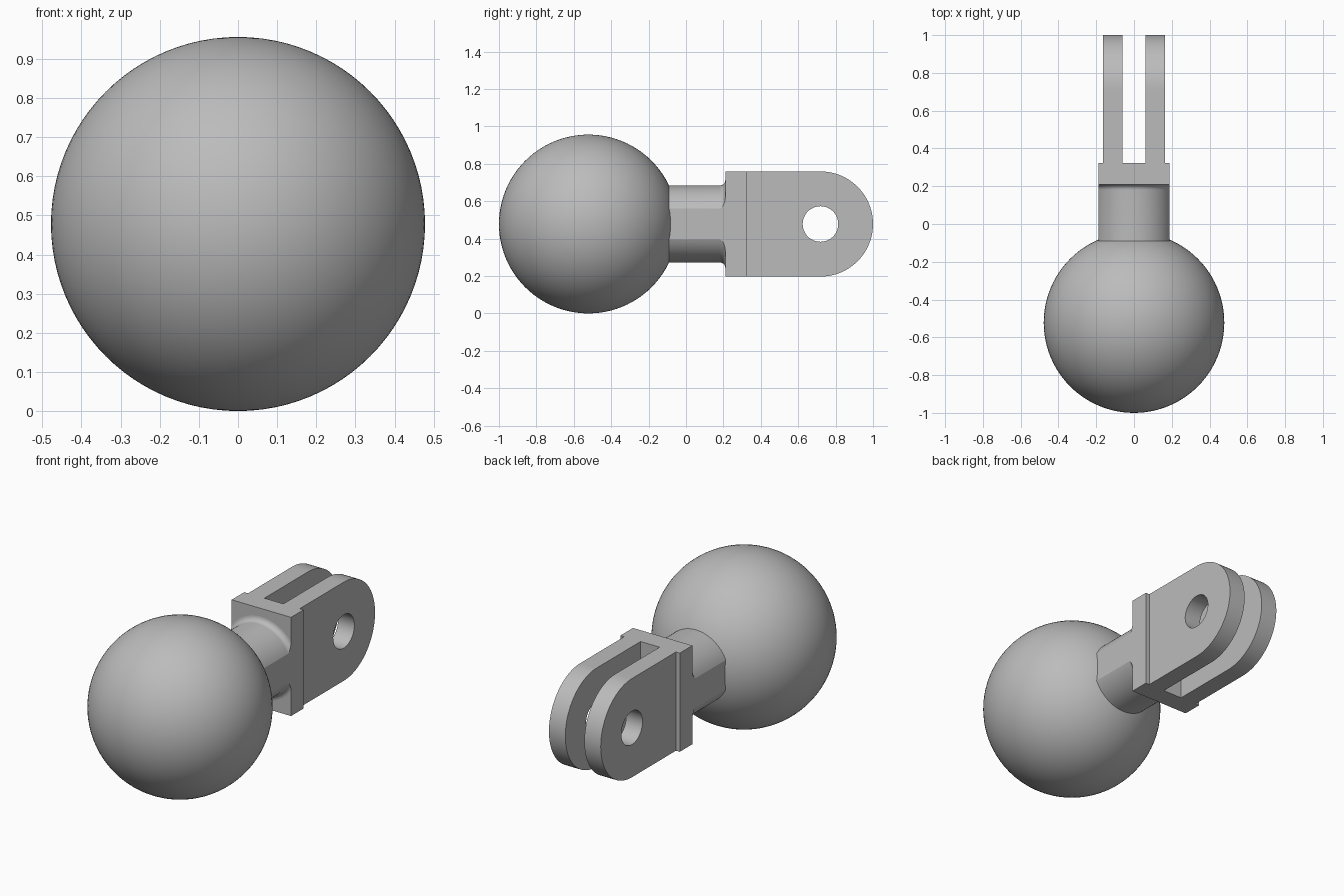
import bpy, bmesh, math

if "Cube" in bpy.data.objects:
    bpy.data.objects.remove(bpy.data.objects["Cube"])

ZC = 0.478        # height of the central axis
HALF_W = 0.187    # half width of neck and base

grey = bpy.data.materials.new("plain grey")
grey.diffuse_color = (0.5, 0.5, 0.5, 1)
grey.use_nodes = True
grey.node_tree.nodes["Principled BSDF"].inputs["Base Color"].default_value = grey.diffuse_color


def finish(name, bm, smooth=True):
    bmesh.ops.recalc_face_normals(bm, faces=bm.faces)
    me = bpy.data.meshes.new(name)
    bm.to_mesh(me)
    bm.free()
    ob = bpy.data.objects.new(name, me)
    bpy.context.collection.objects.link(ob)
    me.materials.append(grey)
    if smooth:
        bpy.ops.object.select_all(action='DESELECT')
        ob.select_set(True)
        bpy.context.view_layer.objects.active = ob
        bpy.ops.object.shade_smooth_by_angle(angle=math.radians(25))
    return ob


def bridge(bm, a, b):
    n = len(a)
    for i in range(n):
        j = (i + 1) % n
        bm.faces.new((a[i], a[j], b[j], b[i]))


# Ball
bm = bmesh.new()
bmesh.ops.create_uvsphere(bm, u_segments=96, v_segments=48, radius=0.478)
bmesh.ops.translate(bm, verts=bm.verts, vec=(0, -0.522, ZC))
finish("ball", bm)

# Neck: round bar with flattened sides, flaring into the base
bm = bmesh.new()
R, FILLET, Y_BASE = 0.205, 0.03, 0.21
profile = [(-0.13, R)]
for k in range(9):
    t = math.pi / 2 * k / 8
    profile.append((Y_BASE - FILLET + FILLET * math.sin(t),
                    R + FILLET * (1 - math.cos(t))))
rings = []
for y, r in profile:
    a = math.asin(HALF_W / r)
    ring = []
    for side in (1, -1):
        for k in range(33):
            t = -a + 2 * a * k / 32
            ring.append(bm.verts.new((side * r * math.sin(t), y,
                                      ZC + side * r * math.cos(t))))
    rings.append(ring)
for a, b in zip(rings, rings[1:]):
    bridge(bm, a, b)
bm.faces.new(rings[0])
bm.faces.new(rings[-1])
finish("neck", bm)

# Base block
H, Y_STEP = 0.281, 0.323
bm = bmesh.new()
bmesh.ops.create_cube(bm, size=1)
for v in bm.verts:
    v.co = (v.co.x * 2 * HALF_W, (Y_BASE + Y_STEP) / 2 + v.co.y * (Y_STEP - Y_BASE),
            ZC + v.co.z * 2 * H)
finish("base_block", bm, smooth=False)

# Prongs: round-ended plates with a bolt hole
YC, HOLE = 1 - H, 0.095
BACK = YC - Y_STEP
corner = math.atan2(H, -BACK)
angles = sorted([2 * math.pi * k / 96 for k in range(96)]
                + [corner, 2 * math.pi - corner])


def outline(t):
    c, s = math.cos(t), math.sin(t)
    if c >= -1e-9:
        return H
    return min(BACK / -c, H / max(abs(s), 1e-9))


def prong(name, x0, x1):
    bm = bmesh.new()

    def loop(x, radius):
        return [bm.verts.new((x, YC + radius(t) * math.cos(t),
                              ZC + radius(t) * math.sin(t))) for t in angles]
    hole = lambda t: HOLE
    loops = [loop(x0, outline), loop(x1, outline), loop(x1, hole), loop(x0, hole)]
    for i in range(4):
        bridge(bm, loops[i], loops[(i + 1) % 4])
    finish(name, bm)


prong("prong_right", 0.06, 0.163)
prong("prong_left", -0.163, -0.06)
